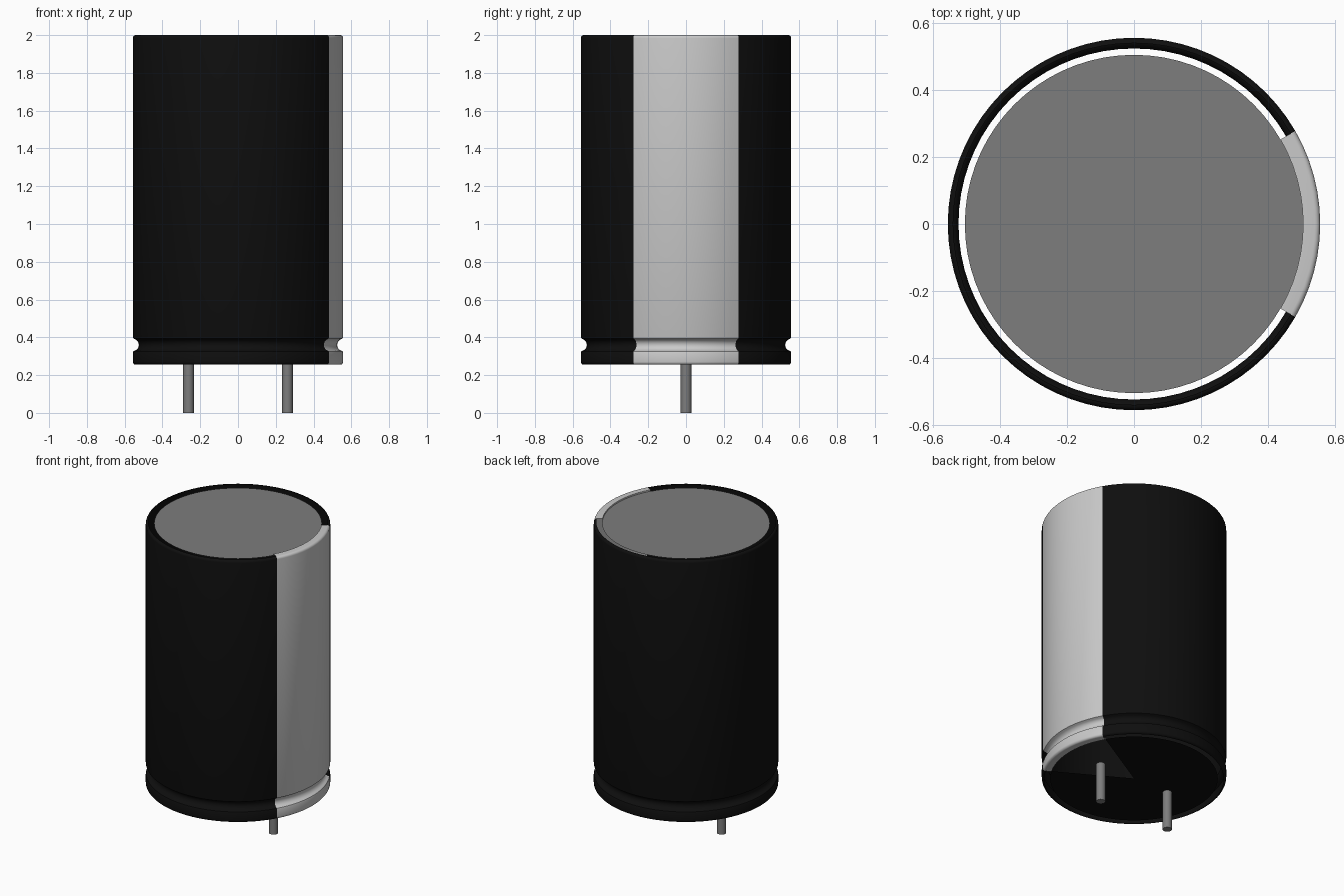
import bpy, bmesh, math
from mathutils import Vector

if "Cube" in bpy.data.objects:
    bpy.data.objects.remove(bpy.data.objects["Cube"], do_unlink=True)


def material(name, rgb, rough=0.5):
    m = bpy.data.materials.new(name)
    m.use_nodes = True
    m.diffuse_color = (*rgb, 1)
    bsdf = next(n for n in m.node_tree.nodes if n.type == 'BSDF_PRINCIPLED')
    bsdf.inputs["Base Color"].default_value = (*rgb, 1)
    bsdf.inputs["Roughness"].default_value = rough
    return m


BLACK = material("sleeve_black", (0.0045, 0.0045, 0.0045))
LIGHT = material("stripe_light_grey", (0.59, 0.59, 0.59))
METAL = material("metal_grey", (0.205, 0.205, 0.205))


def revolve(name, profile, mat, start=0, sweep=360, segments=72, centre_z=1.1, location=(0, 0, 0)):
    """Spin an (r, z) profile about the z axis, from start through sweep degrees."""
    bm = bmesh.new()
    a = math.radians(start)
    verts = [bm.verts.new((r * math.cos(a), r * math.sin(a), z)) for r, z in profile]
    edges = [bm.edges.new(pair) for pair in zip(verts, verts[1:])]
    bmesh.ops.spin(bm, geom=verts + edges, cent=(0, 0, 0), axis=(0, 0, 1),
                   angle=math.radians(sweep), steps=segments)
    bmesh.ops.remove_doubles(bm, verts=bm.verts, dist=1e-5)
    bmesh.ops.dissolve_degenerate(bm, edges=bm.edges, dist=1e-5)
    # Consistent normals, pointing away from the middle of the part
    bmesh.ops.recalc_face_normals(bm, faces=bm.faces)
    middle = Vector((0, 0, centre_z))
    if sum(f.normal.dot(f.calc_center_median() - middle) * f.calc_area() for f in bm.faces) < 0:
        bmesh.ops.reverse_faces(bm, faces=bm.faces)
    mesh = bpy.data.meshes.new(name)
    bm.to_mesh(mesh)
    bm.free()
    mesh.materials.append(mat)
    obj = bpy.data.objects.new(name, mesh)
    obj.location = location
    bpy.context.collection.objects.link(obj)
    bpy.ops.object.select_all(action='DESELECT')
    obj.select_set(True)
    bpy.context.view_layer.objects.active = obj
    bpy.ops.object.shade_smooth_by_angle(angle=math.radians(35))
    return obj


def arc(r, z, radius, a0, a1, n):
    """Points on a circular arc in the (r, z) plane."""
    angles = [math.radians(a0 + (a1 - a0) * i / n) for i in range(n + 1)]
    return [(r + radius * math.cos(t), z + radius * math.sin(t)) for t in angles]


R, BOTTOM, TOP = 0.557, 0.255, 2.0
FILLET, CAP_R, RECESS = 0.016, 0.506, 0.01
HALF_STRIPE = 30

# Outer wall: rounded rims and a rolled groove near the bottom
wall = (arc(R - FILLET, BOTTOM + FILLET, FILLET, -90, 0, 5)
        + [(R, 0.318), (R - 0.003, 0.326)]
        + arc(R, 0.36, 0.032, 255, 105, 10)
        + [(R - 0.003, 0.394), (R, 0.402)]
        + arc(R - FILLET, TOP - FILLET, FILLET, 0, 90, 5))

# Black sleeve, open where the stripe sits
revolve("sleeve", wall, BLACK, HALF_STRIPE, 360 - 2 * HALF_STRIPE, 60)

# Light stripe, with lips that reach in to the end caps
stripe = ([(CAP_R, BOTTOM + RECESS), (CAP_R, BOTTOM)] + wall
          + [(CAP_R, TOP), (CAP_R, TOP - RECESS)])
revolve("polarity_stripe", stripe, LIGHT, -HALF_STRIPE, 2 * HALF_STRIPE, 12)

# End caps: thin sheets, the lower one open below the stripe
revolve("top_cap", [(0, TOP - RECESS), (CAP_R, TOP - RECESS)], METAL)
revolve("bottom_cap", [(0, BOTTOM + 0.003), (CAP_R, BOTTOM + 0.003)], BLACK,
        HALF_STRIPE, 360 - 2 * HALF_STRIPE, 60)

# Wire leads
lead = [(0, 0), (0.028, 0), (0.028, BOTTOM + 0.004), (0, BOTTOM + 0.004)]
for side, x in (("left", 0.262), ("right", -0.262)):
    revolve(side + "_lead", lead, METAL, segments=24, centre_z=0.13, location=(x, 0, 0))
